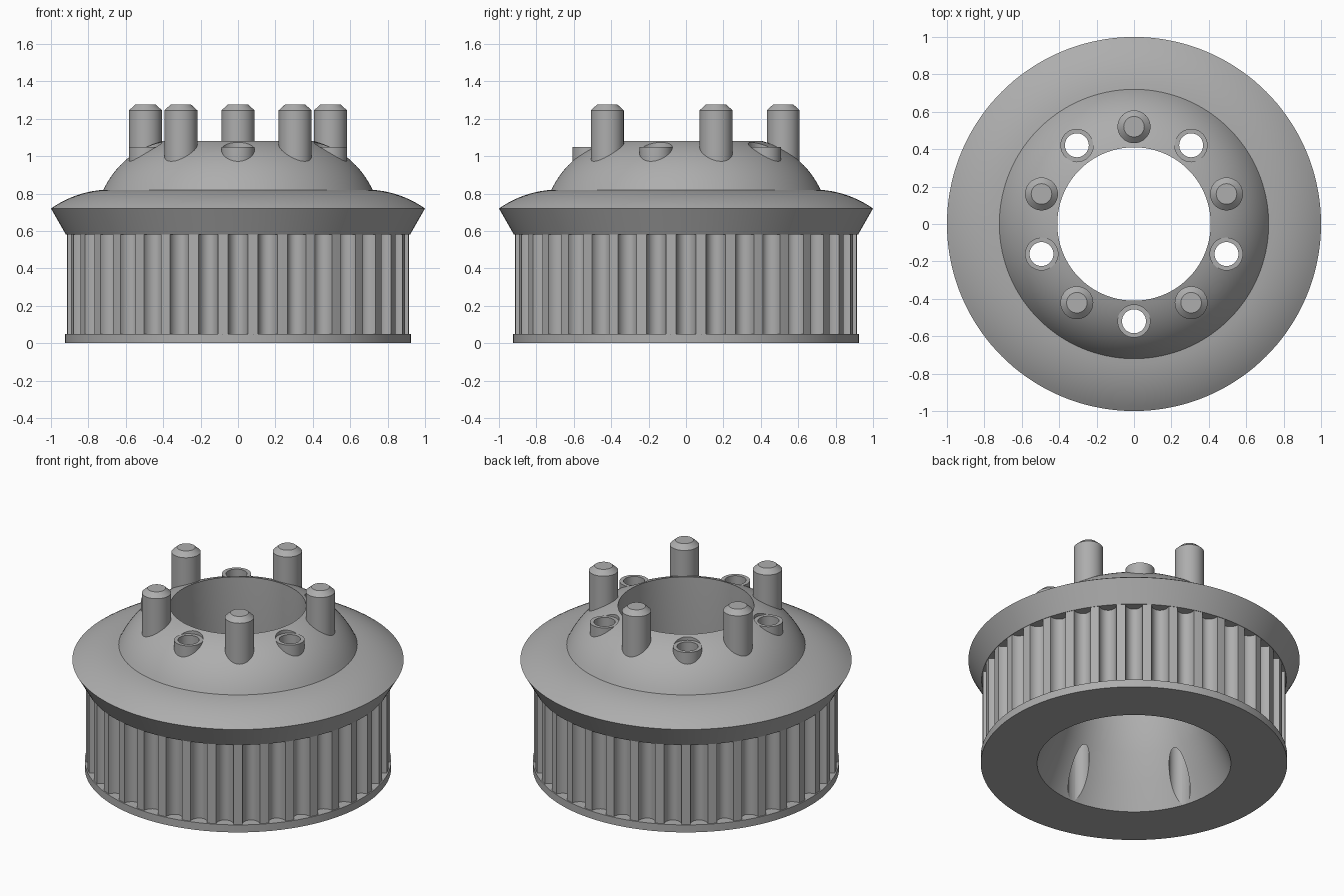
import bpy, bmesh, math
from mathutils import Matrix, Vector

old = bpy.data.objects.get("Cube")
if old:
    bpy.data.objects.remove(old, do_unlink=True)

grey = bpy.data.materials.new("machined grey")
grey.use_nodes = True
COLOUR = (0.42, 0.42, 0.42, 1)
grey.diffuse_color = COLOUR
grey.node_tree.nodes["Principled BSDF"].inputs["Base Color"].default_value = COLOUR

PIN_CIRCLE = 0.52   # radius on which pins and holes sit
PIN_R = 0.088
HOLE_R = 0.064
BOSS_TOP = 1.05
TEETH = 36


def finish(name, bm):
    bmesh.ops.recalc_face_normals(bm, faces=bm.faces)
    mesh = bpy.data.meshes.new(name)
    bm.to_mesh(mesh)
    bm.free()
    mesh.materials.append(grey)
    obj = bpy.data.objects.new(name, mesh)
    bpy.context.collection.objects.link(obj)
    return obj


def smooth(obj):
    bpy.ops.object.select_all(action='DESELECT')
    obj.select_set(True)
    bpy.context.view_layer.objects.active = obj
    bpy.ops.object.shade_smooth_by_angle(angle=math.radians(28))


def lathe(bm, profile, steps, centre=(0, 0)):
    """Revolve a closed (radius, z) outline about a vertical axis."""
    shift = Vector((centre[0], centre[1], 0))
    rings = []
    for r, z in profile:
        if r == 0:
            rings.append([bm.verts.new(shift + Vector((0, 0, z)))] * steps)
        else:
            rings.append([bm.verts.new(shift + Matrix.Rotation(math.tau * i / steps, 3, 'Z')
                                       @ Vector((r, 0, z))) for i in range(steps)])
    for a, b in zip(rings, rings[1:] + rings[:1]):
        for i in range(steps):
            j = (i + 1) % steps
            quad = list(dict.fromkeys((a[i], a[j], b[j], b[i])))
            if len(quad) > 2:
                bm.faces.new(quad)


def arc(p, q, bulge, n):
    """Points from p to q bowed outwards by a parabola."""
    p, q = Vector(p), Vector(q)
    side = Vector((q.y - p.y, p.x - q.x)).normalized()
    return [tuple(p.lerp(q, i / n) + side * bulge * 4 * (i / n) * (1 - i / n))
            for i in range(n + 1)]


def around(first_degrees):
    """Five evenly spaced centres on the pin circle."""
    for i in range(5):
        a = math.radians(first_degrees + 72 * i)
        yield PIN_CIRCLE * math.cos(a), PIN_CIRCLE * math.sin(a)


# Main body: base rim, core, flared flange, dome and bore
outline = [(0.585, 0), (0.925, 0), (0.925, 0.05), (0.83, 0.05), (0.83, 0.58), (0.92, 0.58)]
outline += arc((1.0, 0.72), (0.72, 0.82), 0.02, 10)
outline += arc((0.72, 0.82), (0.41, 1.08), 0.045, 16)[1:]
outline += [(0.41, 0.6), (0.425, 0.46), (0.455, 0.337), (0.52, 0.16)]
bm = bmesh.new()
lathe(bm, outline, 144)
body = finish("pulley_body", bm)

# Stepped holes cut through the dome and into the bore
bm = bmesh.new()
for centre in around(54):
    lathe(bm, [(0, -0.1), (HOLE_R, -0.1), (HOLE_R, 0.93), (PIN_R, 0.93),
               (PIN_R, 1.2), (0, 1.2)], 40, centre)
cutter = finish("hole_cutter", bm)
cutter.hide_render = True
cut = body.modifiers.new("holes", 'BOOLEAN')
cut.operation = 'DIFFERENCE'
cut.solver = 'EXACT'
cut.object = cutter
bpy.context.view_layer.objects.active = body
bpy.ops.object.modifier_apply(modifier=cut.name)
bpy.data.objects.remove(cutter, do_unlink=True)
smooth(body)

# Toothed belt ring with rounded grooves
bm = bmesh.new()
section = []
pitch = math.tau / TEETH
for k in range(TEETH):
    for i in range(13):
        t = math.pi * i / 12
        angle = k * pitch - 0.33 * pitch * math.cos(t)
        radius = 0.917 - 0.06 * math.sin(t)
        section.append((radius * math.cos(angle), radius * math.sin(angle)))
    land = (k + 0.5) * pitch
    section.append((0.917 * math.cos(land), 0.917 * math.sin(land)))
low = [bm.verts.new((x, y, 0.05)) for x, y in section]
high = [bm.verts.new((x, y, 0.58)) for x, y in section]
for i in range(len(section)):
    bm.faces.new((low[i - 1], low[i], high[i], high[i - 1]))
smooth(finish("belt_teeth", bm))

# Sleeves lining the holes
for n, centre in enumerate(around(54)):
    bm = bmesh.new()
    lathe(bm, [(HOLE_R, 0.93), (PIN_R, 0.93), (PIN_R, BOSS_TOP), (HOLE_R, BOSS_TOP)], 40, centre)
    smooth(finish(f"hole_sleeve_{n + 1}", bm))

# Chamfered drive pins
for n, centre in enumerate(around(18)):
    bm = bmesh.new()
    lathe(bm, [(0, 0.9), (PIN_R, 0.9), (PIN_R, 1.245), (0.055, 1.275), (0, 1.275)], 40, centre)
    smooth(finish(f"drive_pin_{n + 1}", bm))
